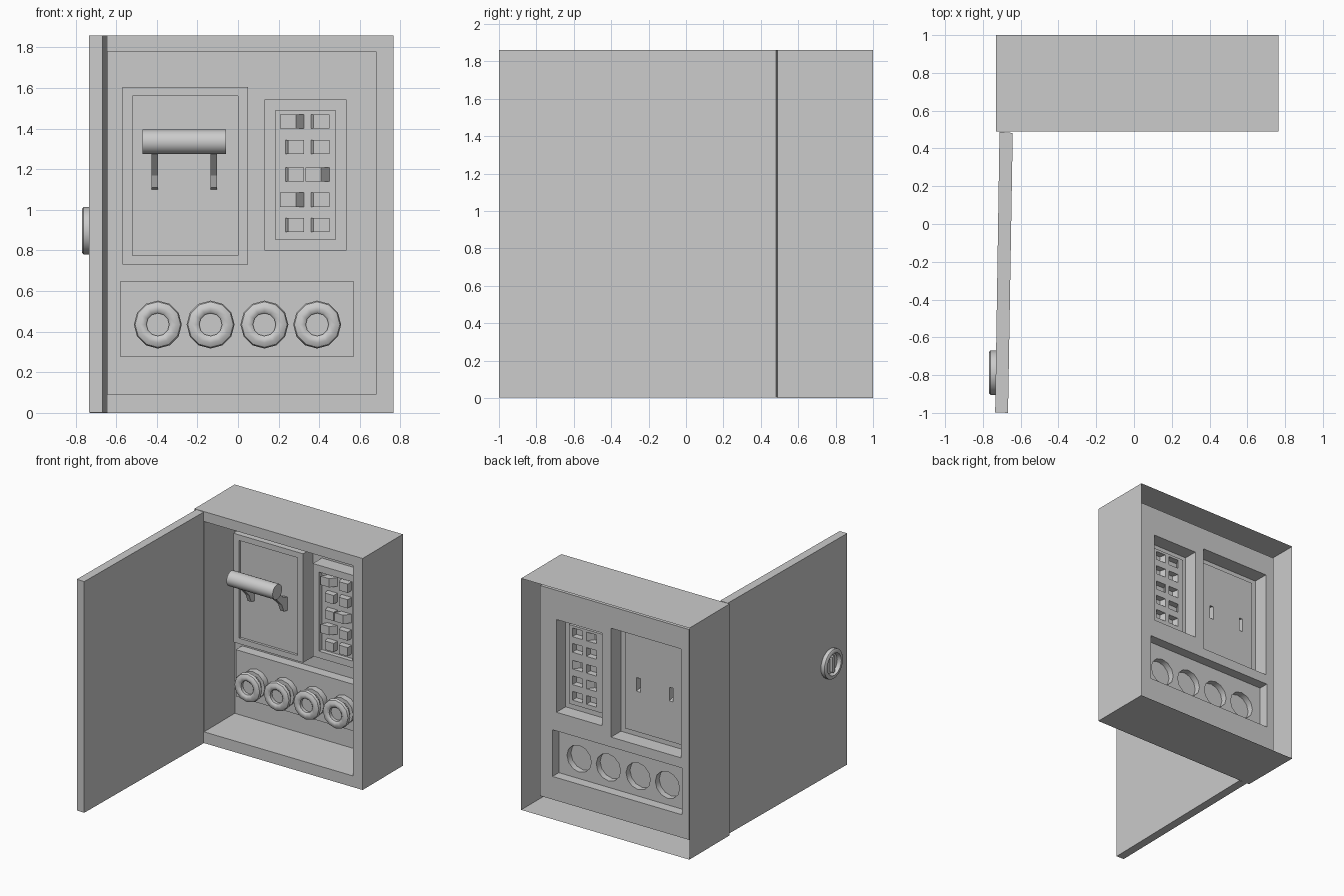
import bpy, bmesh
from math import cos, sin, tau, radians
from mathutils import Vector

if "Cube" in bpy.data.objects:
    bpy.data.objects.remove(bpy.data.objects["Cube"])


def finish(bm, name, smooth=False, sheet=False):
    """Weld, orient and store a bmesh as an object."""
    bmesh.ops.remove_doubles(bm, verts=bm.verts, dist=0.0004)
    bmesh.ops.recalc_face_normals(bm, faces=bm.faces)
    bm.normal_update()
    if sheet and sum(f.normal.y * f.calc_area() for f in bm.faces) > 0:
        bmesh.ops.reverse_faces(bm, faces=bm.faces)
    me = bpy.data.meshes.new(name)
    bm.to_mesh(me)
    bm.free()
    ob = bpy.data.objects.new(name, me)
    bpy.context.collection.objects.link(ob)
    if smooth:
        bpy.ops.object.select_all(action='DESELECT')
        ob.select_set(True)
        bpy.context.view_layer.objects.active = ob
        bpy.ops.object.shade_smooth_by_angle(angle=radians(42))
    return ob


def rect(x0, x1, z0, z1):
    return [(x0, z0), (x1, z0), (x1, z1), (x0, z1)]


def circle(x, z, r, n=12):
    return [(x + r * cos(tau * i / n), z + r * sin(tau * i / n)) for i in range(n)]


def walls(bm, a, ya, b, yb):
    """Side faces joining outline a at depth ya to outline b at depth yb."""
    va = [bm.verts.new((x, ya, z)) for x, z in a]
    vb = [bm.verts.new((x, yb, z)) for x, z in b]
    for i in range(len(a)):
        j = (i + 1) % len(a)
        bm.faces.new((va[i], va[j], vb[j], vb[i]))


def plate(bm, outline, y, holes=()):
    """Flat upright sheet with cut-outs."""
    edges = []
    for pts in [outline, *holes]:
        vs = [bm.verts.new((x, y, z)) for x, z in pts]
        edges += [bm.edges.new((vs[i], vs[i - 1])) for i in range(len(vs))]
    bmesh.ops.triangle_fill(bm, edges=edges, use_beauty=True,
                            use_dissolve=False, normal=(0, -1, 0))


def extrude(name, pts, move):
    """Closed prism from a 3D polygon."""
    bm = bmesh.new()
    f = bm.faces.new([bm.verts.new(p) for p in pts])
    top = bmesh.ops.extrude_face_region(bm, geom=[f], use_keep_orig=True)
    bmesh.ops.translate(bm, vec=move, verts=[v for v in top['geom']
                                           if isinstance(v, bmesh.types.BMVert)])
    return finish(bm, name)


def lathe(name, centre, axis, profile, n, sheet=False):
    """Spin (radius, distance) points around an axis."""
    bm = bmesh.new()
    axis = Vector(axis)
    v = Vector((0, 0, 1))
    u = v.cross(axis)
    rings = []
    for r, d in profile:
        rings.append([bm.verts.new(Vector(centre) + axis * d
                      + u * r * cos(tau * i / n) + v * r * sin(tau * i / n))
                      for i in range(n)])
    for a, b in zip(rings, rings[1:]):
        for i in range(n):
            j = (i + 1) % n
            bm.faces.new((a[i], a[j], b[j], b[i]))
    return finish(bm, name, True, sheet)


# depths of the stacked sheets
FRONT, BACK, PANEL = 0.49, 1.0, 0.88

outer = rect(-0.73, 0.765, 0, 1.86)
inner = rect(-0.645, 0.68, 0.09, 1.78)
lever_rect = rect(-0.57, 0.05, 0.73, 1.605)
breaker_rect = rect(0.13, 0.535, 0.80, 1.545)
fuse_rect = rect(-0.58, 0.57, 0.275, 0.65)

# cabinet shell, open at the back, with front rim and inner panel
bm = bmesh.new()
walls(bm, outer, BACK, outer, FRONT)
plate(bm, outer, FRONT, [inner])
walls(bm, inner, FRONT, inner, PANEL)
plate(bm, inner, PANEL, [lever_rect, breaker_rect, fuse_rect])
finish(bm, "cabinet", sheet=True)


def housing(name, outline, y, inset=None, y_in=0, holes=()):
    """Raised hollow housing, optionally with a recessed face."""
    bm = bmesh.new()
    walls(bm, outline, PANEL, outline, y)
    if inset:
        plate(bm, outline, y, [inset])
        walls(bm, inset, y, inset, y_in)
        plate(bm, inset, y_in, holes)
    else:
        plate(bm, outline, y, holes)
    finish(bm, name, sheet=True)


# main lever housing
post_x = (-0.41, -0.12)
housing("lever_housing", lever_rect, 0.755, rect(-0.52, 0, 0.775, 1.56), 0.775,
        [rect(x - 0.016, x + 0.016, 1.10, 1.21) for x in post_x])

# lever bar and its two hollow bent posts
lathe("lever_bar", (-0.47, 0.585, 1.335), (1, 0, 0),
      [(0, 0), (0.06, 0), (0.06, 0.41), (0, 0.41)], 20)
side = [(0.775, 1.10), (0.73, 1.11), (0.705, 1.17), (0.585, 1.29),
        (0.61, 1.33), (0.725, 1.225), (0.775, 1.21)]
for x in post_x:
    post = extrude("lever_post", [(x - 0.016, y, z) for y, z in side], (0.032, 0, 0))
    bm = bmesh.new()
    bm.from_mesh(post.data)
    bmesh.ops.delete(bm, geom=[f for f in bm.faces if f.normal.y > 0.99],
                     context='FACES_ONLY')
    bm.to_mesh(post.data)
    bm.free()

# breaker housing with two columns of rocker switches
rows = (1.435, 1.31, 1.175, 1.05, 0.925)
shifted = {(0, 0), (0, 3), (1, 2)}
switches = []
for c, x in enumerate((0.235, 0.36)):
    for r, z in enumerate(rows):
        switches.append((x, z, (c, r) in shifted))
housing("breaker_housing", breaker_rect, 0.765, rect(0.185, 0.48, 0.855, 1.49), 0.80,
        [rect(x, x + 0.09, z - 0.035, z + 0.035) for x, z, _ in switches])
for x, z, flip in switches:
    bm = bmesh.new()
    a, b = (-0.028, 0.05) if flip else (0.012, 0.09)
    face = rect(x + a, x + b, z - 0.035, z + 0.035)
    walls(bm, rect(x, x + 0.09, z - 0.035, z + 0.035), 0.80, face, 0.75)
    plate(bm, face, 0.75)
    finish(bm, "breaker_switch", sheet=True)

# fuse housing with four round fuse holders
fuse_x, fuse_z = (-0.395, -0.135, 0.13, 0.39), 0.435
housing("fuse_housing", fuse_rect, 0.80,
        holes=[circle(x, fuse_z, 0.108) for x in fuse_x])
for x in fuse_x:
    lathe("fuse_base", (x, 0.80, fuse_z), (0, -1, 0),
          [(0.108, 0), (0.108, 0.05), (0, 0.05)], 12, True)
    lathe("fuse_cap", (x, 0.80, fuse_z), (0, -1, 0),
          [(0.08, 0.05), (0.08, 0.08), (0.106, 0.085), (0.118, 0.1), (0.112, 0.12),
           (0.09, 0.133), (0.068, 0.131), (0.056, 0.12), (0.056, 0.095), (0, 0.095)],
          12, True)

# door, swung open
extrude("door", [(-0.712, 0.488, 0.003), (-0.642, 0.482, 0.003),
                 (-0.667, -1.0, 0.003), (-0.735, -0.997, 0.003)], (0, 0, 1.857))

# round lock on the outside of the door
lathe("lock_ring", (-0.731, -0.787, 0.897), (-1, 0, 0),
      [(0.117, -0.005), (0.117, 0.03), (0.108, 0.037), (0.088, 0.037),
       (0.078, 0.008), (0, 0.008)], 24)
extrude("lock_bar", [(-0.74, -0.787 + dy, 0.897 + dz) for dy, dz in
                     ((-0.018, -0.06), (0, -0.072), (0.018, -0.06),
                      (0.018, 0.06), (0, 0.072), (-0.018, 0.06))], (-0.022, 0, 0))
